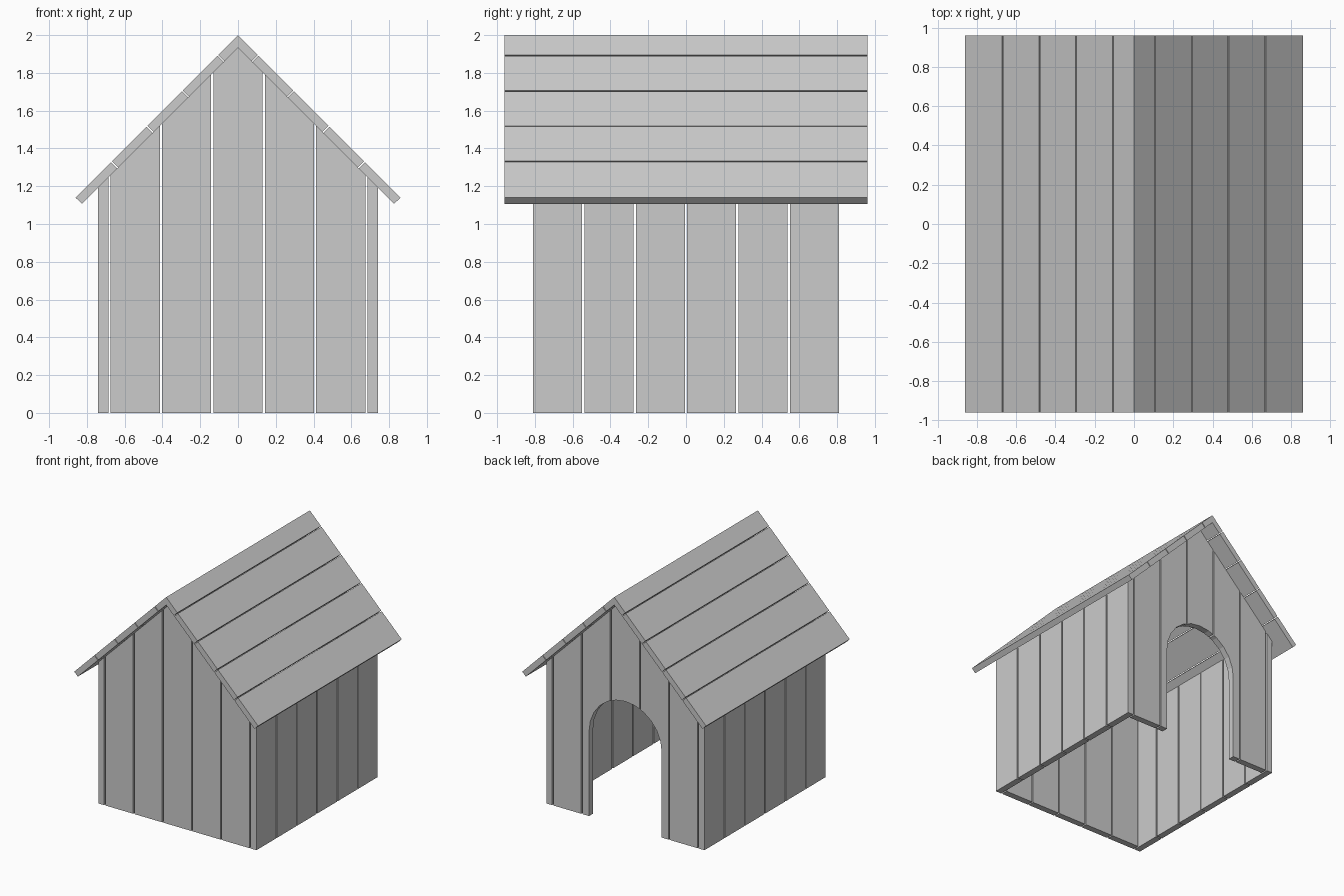
import bpy, bmesh, math

if "Cube" in bpy.data.objects:
    bpy.data.objects.remove(bpy.data.objects["Cube"])

PITCH, GAP = 0.272, 0.012      # wall plank spacing and gap
WALL = 0.054                   # wall thickness
HALF_X, HALF_Y = 0.74, 0.81    # outer wall half sizes
ROOF_T, ROOF_Y = 0.047, 0.96   # roof thickness and half length
APEX = 2.0
UNDER = APEX - ROOF_T * math.sqrt(2)   # underside of the ridge


def prisms(name, parts):
    """One object from (xz profile, y0, y1) prisms."""
    bm = bmesh.new()
    for profile, y0, y1 in parts:
        face = bm.faces.new([bm.verts.new((x, y0, z)) for x, z in profile])
        ext = bmesh.ops.extrude_face_region(bm, geom=[face])
        verts = [v for v in ext["geom"] if isinstance(v, bmesh.types.BMVert)]
        bmesh.ops.translate(bm, verts=verts, vec=(0, y1 - y0, 0))
    bmesh.ops.recalc_face_normals(bm, faces=bm.faces)
    mesh = bpy.data.meshes.new(name)
    bm.to_mesh(mesh)
    bm.free()
    obj = bpy.data.objects.new(name, mesh)
    bpy.context.collection.objects.link(obj)
    return obj


def gable_plank(x0, x1):
    """Upright plank profile whose top follows the roof underside."""
    top = [(x1, UNDER - abs(x1))]
    if x0 < 0 < x1:
        top.append((0, UNDER))
    top.append((x0, UNDER - abs(x0)))
    return [(x0, 0), (x1, 0)] + top


# Gable walls: five planks each, set between the side walls
half = (PITCH - GAP) / 2
gable = [gable_plank(i * PITCH - half, i * PITCH + half) for i in range(-2, 3)]
prisms("front_wall", [(p, -HALF_Y, -HALF_Y + WALL) for p in gable])
back = prisms("back_wall", [(p, HALF_Y - WALL, HALF_Y) for p in gable])

# Side walls: six planks each, with bevelled tops
for name, s in (("left_wall", -1), ("right_wall", 1)):
    x0, x1 = sorted((s * (HALF_X - WALL), s * HALF_X))
    centres = [(i - 2.5) * PITCH for i in range(6)]
    prisms(name, [(gable_plank(x0, x1), y - half, y + half) for y in centres])

# Arched doorway cut through the back wall
R, SPRING, N = 0.34, 0.72, 12
arch = [(-R, -0.1), (R, -0.1)]
arch += [(R * math.cos(math.pi * i / N), SPRING + R * math.sin(math.pi * i / N))
         for i in range(N + 1)]
cutter = prisms("door_cutter", [(arch, HALF_Y - 0.2, HALF_Y + 0.1)])
cutter.hide_render = True
cutter.display_type = 'WIRE'
cut = back.modifiers.new("doorway", 'BOOLEAN')
cut.operation = 'DIFFERENCE'
cut.solver = 'EXACT'
cut.object = cutter

# Roof slopes: five boards each, mitred at the ridge
C = math.sqrt(0.5)
LENGTH, R_PITCH, R_GAP = 0.86 / C, 0.2655, 0.007
joints = [0.107 / C + i * R_PITCH for i in range(4)]
starts = [0] + [j + R_GAP / 2 for j in joints]
ends = [j - R_GAP / 2 for j in joints] + [LENGTH]
for name, s in (("left_roof", -1), ("right_roof", 1)):
    boards = []
    for a, b in zip(starts, ends):
        outer = [(d * C, APEX - d * C) for d in (a, b)]
        inner = [(x - ROOF_T * C, z - ROOF_T * C) for x, z in reversed(outer)]
        if a == 0:
            inner[1] = (0, UNDER)
        boards.append(([(s * x, z) for x, z in outer + inner], -ROOF_Y, ROOF_Y))
    prisms(name, boards)
